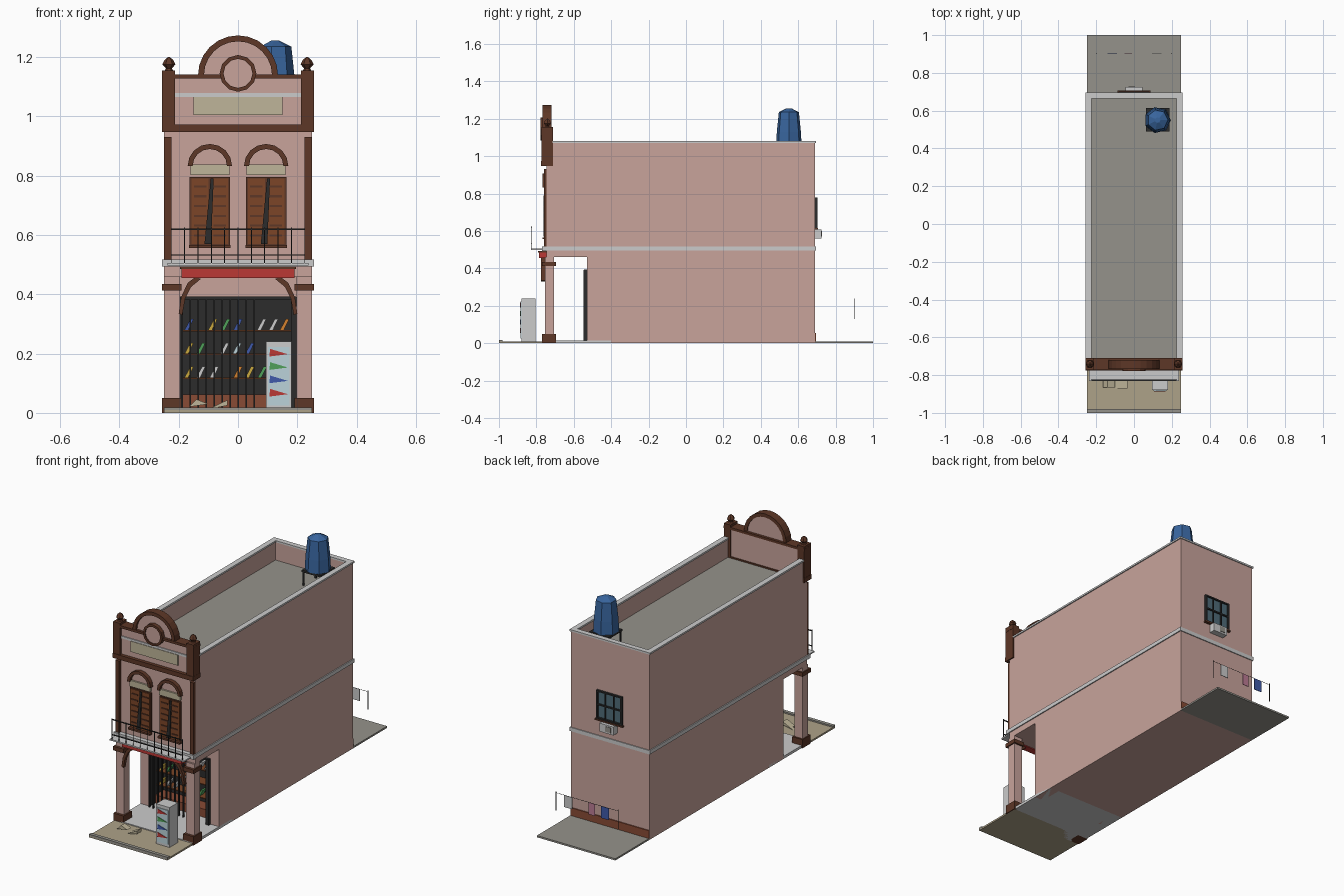
import bpy, math

if "Cube" in bpy.data.objects:
    bpy.data.objects.remove(bpy.data.objects["Cube"])

COL = dict(pink=(.58, .37, .33), brown=(.11, .038, .02), shutter=(.2, .06, .02), cream=(.52, .46, .32),
           white=(.62, .65, .63), grey=(.3, .29, .26), tan=(.42, .36, .25), dark=(.025, .025, .025),
           red=(.5, .04, .035), blue=(.04, .13, .34), brick=(.25, .07, .035), glass=(.08, .15, .19),
           yellow=(.6, .4, .05), green=(.08, .35, .1), orange=(.65, .22, .03), navy=(.05, .1, .4),
           rose=(.5, .2, .3), ice=(.5, .65, .7))
MATS = {}
for k, c in COL.items():
    MATS[k] = bpy.data.materials.new(k)
    MATS[k].diffuse_color = (*c, 1)


def mesh(name, verts, faces, mat):
    me = bpy.data.meshes.new(name)
    me.from_pydata(verts, [], faces)
    me.materials.append(MATS[mat])
    ob = bpy.data.objects.new(name, me)
    bpy.context.collection.objects.link(ob)
    return ob


def prism(name, pieces, y0, y1, mat):
    """Extrude one or more xz outlines (counter-clockwise seen from the front) along y."""
    v, f = [], []
    for pts in pieces:
        n, b = len(pts), len(v)
        v += [(x, y0, z) for x, z in pts] + [(x, y1, z) for x, z in pts]
        f.append([b + i for i in range(n)])
        f.append([b + n + i for i in reversed(range(n))])
        f += [[b + i, b + n + i, b + n + (i + 1) % n, b + (i + 1) % n] for i in range(n)]
    return mesh(name, v, f, mat)


def box(name, x0, x1, y0, y1, z0, z1, mat):
    return prism(name, [[(x0, z0), (x1, z0), (x1, z1), (x0, z1)]], y0, y1, mat)


def pair(name, x0, x1, *rest):
    box(name + "_right", x0, x1, *rest)
    box(name + "_left", -x1, -x0, *rest)


def arc(cx, cz, r, n, a1=math.pi):
    return [(cx + r * math.cos(a1 * i / n), cz + r * math.sin(a1 * i / n)) for i in range(n + 1)]


def ring(name, cx, cz, ro, ri, n, a1, y0, y1, mat):
    o, i = arc(cx, cz, ro, n, a1), arc(cx, cz, ri, n, a1)
    prism(name, [[i[k], o[k], o[k + 1], i[k + 1]] for k in range(n)], y0, y1, mat)


def lathe(name, cx, cy, prof, n, mat):
    v = [(cx + r * math.cos(2 * math.pi * i / n), cy + r * math.sin(2 * math.pi * i / n), z)
         for r, z in prof for i in range(n)]
    f = [[k * n + i, k * n + (i + 1) % n, (k + 1) * n + (i + 1) % n, (k + 1) * n + i]
         for k in range(len(prof) - 1) for i in range(n)]
    f += [list(reversed(range(n))), [(len(prof) - 1) * n + i for i in range(n)]]
    return mesh(name, v, f, mat)


# Ground slabs
box("pavement", -.25, .25, -1, -.70, 0, .01, "tan")
box("curb", -.25, .25, -1, -.98, 0, .018, "grey")
box("porch_floor", -.25, .25, -.77, -.40, 0, .015, "white")
box("back_yard", -.25, .25, .69, 1, 0, .01, "grey")

# Main body: recessed shop below, full upper floor, parapet around the roof
box("lower_body", -.25, .25, -.40, .69, 0, .46, "pink")
pair("shop_jamb", .195, .25, -.53, -.40, 0, .46, "pink")
box("shop_lintel", -.195, .195, -.53, -.40, .39, .46, "pink")
box("upper_body", -.25, .25, -.745, .69, .46, .955, "pink")
box("roof_deck", -.23, .23, -.72, .67, .955, .965, "grey")
pair("side_parapet", .23, .25, -.72, .69, .955, 1.07, "pink")
box("back_parapet", -.23, .23, .67, .69, .955, 1.07, "pink")
pair("parapet_cap", .225, .256, -.715, .695, 1.07, 1.08, "white")
box("back_parapet_cap", -.225, .225, .665, .695, 1.07, 1.08, "white")
pair("side_band", .25, .256, -.745, .695, .495, .517, "white")
box("back_band", -.25, .25, .69, .695, .495, .517, "white")
box("front_band", -.256, .256, -.77, -.745, .493, .517, "white")

# Porch columns and curved brackets
pair("column", .198, .25, -.755, -.705, .01, .46, "pink")
pair("column_base", .19, .256, -.77, -.695, 0, .05, "brown")
pair("column_capital", .19, .257, -.77, -.695, .412, .435, "brown")
for s in (-1, 1):
    p = [(.188, .33), (.178, .385), (.158, .425), (.125, .452)]
    q = [(.2, .335), (.192, .39), (.17, .438), (.145, .457)]
    segs = [[p[i], q[i], q[i + 1], p[i + 1]] for i in range(3)]
    if s < 0:
        segs = [[(-x, z) for x, z in reversed(g)] for g in segs]
    prism("bracket", segs, -.775, -.755, "brown")
box("awning_roll", -.19, .19, -.785, -.745, .455, .487, "red")
box("awning_bar", -.195, .195, -.79, -.745, .485, .493, "brown")

# Shop interior: backing, counter, shelves and goods
box("shop_backing", -.195, .195, -.405, -.40, .015, .39, "dark")
pair("shop_lining", .19, .195, -.525, -.405, .015, .39, "dark")
box("shop_counter", -.19, .19, -.48, -.405, .015, .062, "brick")
rows = [(.12, [(-.165, "yellow"), (-.125, "white"), (-.08, "white"), (0, "orange"), (.04, "yellow"), (.082, "green")]),
        (.2, [(-.165, "yellow"), (-.125, "green"), (-.045, "white"), (-.003, "ice"), (.04, "navy")]),
        (.28, [(-.165, "navy"), (-.085, "yellow"), (-.042, "green"), (.0, "navy"), (.08, "white"),
               (.12, "white"), (.157, "orange")])]
for z, goods in rows:
    box("shelf", -.19, .19, -.47, -.405, z - .005, z, "shutter")
    for x, c in goods:
        prism("shelf_goods", [[(x - .015, z), (x - .002, z), (x + .015, z + .036), (x + .004, z + .036)]],
              -.46, -.425, c)

# Sliding gate
for i in range(10):
    x = -.188 + i * .027
    box("gate_bar", x - .003, x + .003, -.543, -.533, .015, .385, "dark")
box("gate_bars_folded", .178, .197, -.548, -.53, .015, .39, "dark")
box("gate_rail", -.195, .195, -.545, -.53, .383, .393, "dark")

# Balcony
box("balcony_slab", -.237, .237, -.83, -.745, .497, .505, "white")
box("balcony_top_rail", -.225, .225, -.828, -.823, .617, .622, "dark")
box("balcony_low_rail", -.225, .225, -.828, -.823, .53, .534, "dark")
for i in range(11):
    x = -.225 + i * .045
    box("baluster", x - .0015, x + .0015, -.827, -.824, .505, .625, "dark")

# Upper front: pilasters and arched shutter windows
pair("pilaster", .225, .25, -.76, -.745, .517, .93, "brown")
for c in (-.095, .095):
    box("window_frame", c - .068, c + .068, -.752, -.745, .565, .795, "brown")
    box("window_sill", c - .07, c + .07, -.768, -.745, .556, .566, "brown")
    for s in (-1, 1):
        m = c + s * .033
        box("shutter_leaf", m - .029, m + .029, -.757, -.752, .57, .79, "shutter")
        for k in range(6):
            z = .595 + k * .033
            box("shutter_slat", m - .021, m + .021, -.761, -.757, z, z + .007, "brown")
    prism("shutter_gap", [[(c - .018, .57), (c + .004, .57), (c + .013, .79), (c + .003, .79)]],
          -.763, -.757, "dark")
    box("window_lintel", c - .066, c + .066, -.76, -.745, .803, .838, "cream")
    prism("arch_panel", [arc(c, .838, .06, 8)], -.75, -.745, "pink")
    ring("arch_trim", c, .832, .075, .058, 8, math.pi, -.768, -.745, "brown")

# Front parapet with sign panel, posts, finials and round pediment
box("front_parapet", -.25, .25, -.755, -.715, .955, 1.13, "pink")
box("front_cornice", -.257, .257, -.775, -.71, .947, .973, "brown")
box("parapet_coping", -.257, .257, -.77, -.71, 1.128, 1.142, "brown")
box("sign_frame", -.213, .213, -.76, -.755, 1.065, 1.078, "white")
box("sign_panel", -.15, .15, -.763, -.755, 1.005, 1.066, "cream")
pair("parapet_post", .213, .256, -.772, -.71, .973, 1.155, "brown")
for x in (-.233, .233):
    lathe("finial", x, -.741, [(.014, 1.155), (.01, 1.162), (.022, 1.175), (.015, 1.19), (.003, 1.2)], 6, "brown")
prism("pediment_panel", [arc(0, 1.14, .12, 12)], -.755, -.725, "pink")
ring("pediment_rim", 0, 1.138, .135, .115, 12, math.pi, -.768, -.72, "brown")
ring("pediment_ring", 0, 1.145, .062, .049, 12, 2 * math.pi, -.778, -.75, "brown")
prism("pediment_disc", [arc(0, 1.145, .052, 12, 2 * math.pi)[:-1]], -.772, -.75, "pink")

# Water tank on a roof stand
lathe("water_tank", .125, .55, [(.07, 1.055), (.066, 1.13), (.055, 1.235), (.015, 1.255)], 7, "blue")
box("tank_stand", .063, .187, .49, .615, 1.043, 1.055, "dark")
for x in (.07, .18):
    for y in (.497, .608):
        box("stand_leg", x - .004, x + .004, y - .004, y + .004, .965, 1.043, "dark")

# Back window with cooling unit, and wall skirting
box("back_window_glass", -.075, .075, .69, .694, .625, .775, "glass")
pair("back_window_side", .072, .082, .69, .702, .62, .78, "dark")
for z in (.615, .695, .772):
    box("back_window_bar", -.082, .082, .69, .702, z, z + .008, "dark")
for x in (-.027, .027):
    box("back_window_mullion", x - .003, x + .003, .69, .7, .62, .775, "dark")
box("back_window_sill", -.088, .088, .69, .706, .608, .616, "brown")
box("cooling_unit", -.045, .045, .69, .725, .56, .608, "white")
box("cooling_grille", -.03, .005, .725, .728, .57, .6, "grey")
box("back_skirting", -.25, .25, .69, .696, .01, .055, "brick")

# Clothes line
pair("line_post", .197, .2, .899, .902, .13, .24, "dark")
box("clothes_line", -.2, .2, .8995, .901, .232, .2335, "dark")
for x, w, c in ((.12, .05, "white"), (-.03, .04, "rose"), (-.115, .05, "navy")):
    box("hanging_cloth", x - w / 2, x + w / 2, .899, .902, .165, .233, c)

# Drinks cooler on the pavement
box("drinks_cooler", .095, .18, -.88, -.805, .01, .24, "white")
box("cooler_door", .102, .173, -.884, -.88, .025, .222, "ice")
for z, c in ((.19, "red"), (.145, "green"), (.1, "navy"), (.055, "red")):
    prism("cooler_bottles", [[(.106, z), (.168, z + .008), (.108, z + .026)]], -.887, -.884, c)

# Small wedges lying on the pavement
prism("pavement_wedge_a", [[(-.165, .02), (-.1, .03), (-.14, .046)]], -.865, -.83, "cream")
prism("pavement_wedge_b", [[(-.1, .012), (-.035, .025), (-.035, .044)]], -.87, -.83, "cream")

for m in bpy.data.materials:
    if m.users and not m.is_grease_pencil:
        m.use_nodes = True
        m.node_tree.nodes["Principled BSDF"].inputs["Base Color"].default_value = m.diffuse_color
